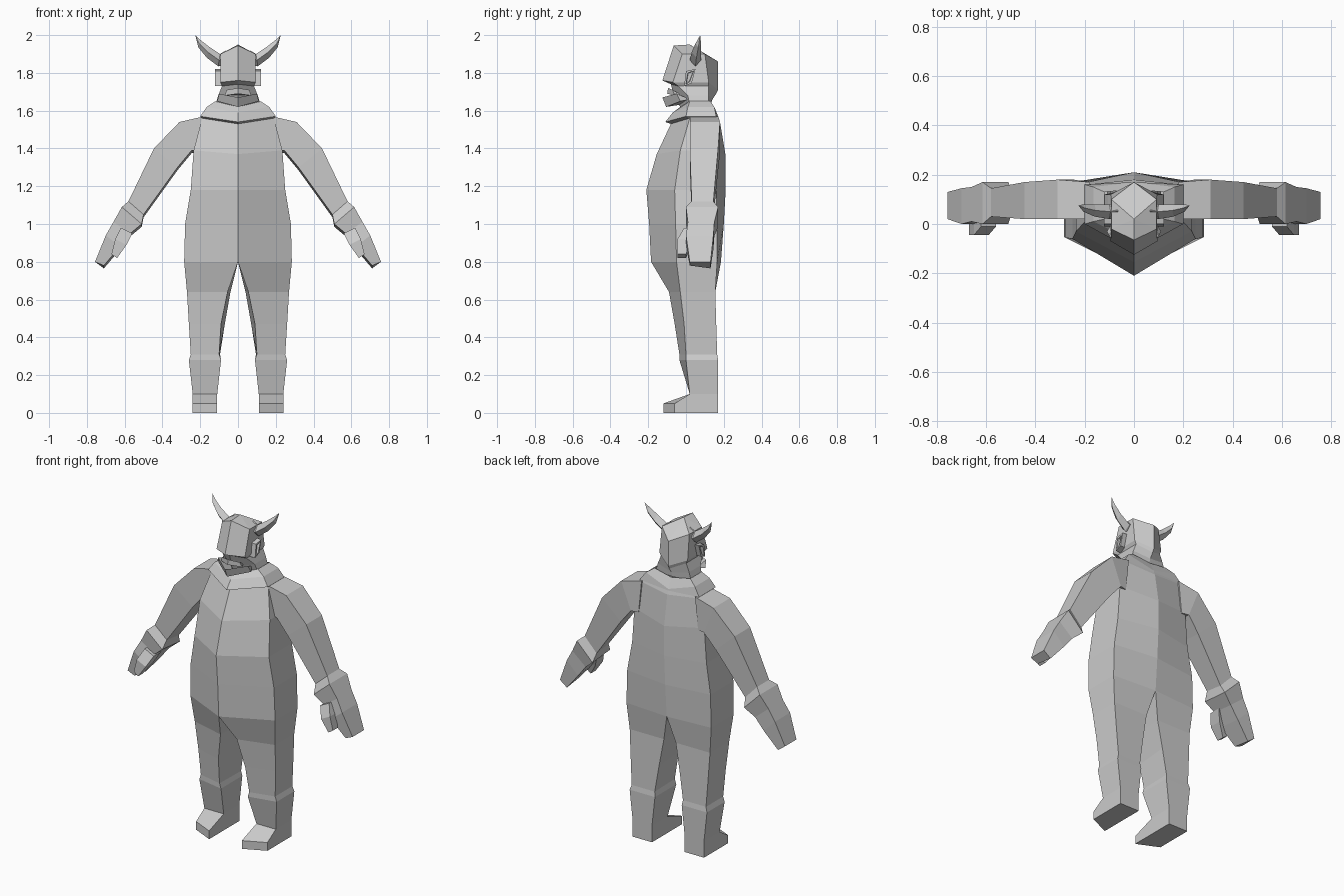
import bpy
import bmesh

default_cube = bpy.data.objects.get("Cube")
if default_cube:
    bpy.data.objects.remove(default_cube, do_unlink=True)

# One plain grey for the whole figure
grey = bpy.data.materials.new("plain grey")
grey.use_nodes = True
colour = (0.6, 0.6, 0.6, 1)
grey.diffuse_color = colour
grey.node_tree.nodes["Principled BSDF"].inputs["Base Color"].default_value = colour


def bridge(bm, rings, closed):
    """Join consecutive rings of points with quads; return the vertex rings."""
    verts = [[bm.verts.new(point) for point in ring] for ring in rings]
    for lower, upper in zip(verts, verts[1:]):
        count = len(lower)
        for i in range(count if closed else count - 1):
            j = (i + 1) % count
            bm.faces.new((lower[i], lower[j], upper[j], upper[i]))
    return verts


def finish(bm, name):
    """Weld, orient and mirror one half into a finished flat-shaded part."""
    bmesh.ops.remove_doubles(bm, verts=bm.verts[:], dist=0.0005)
    bmesh.ops.recalc_face_normals(bm, faces=bm.faces[:])
    mesh = bpy.data.meshes.new(name)
    bm.to_mesh(mesh)
    bm.free()
    mesh.materials.append(grey)
    part = bpy.data.objects.new(name, mesh)
    bpy.context.collection.objects.link(part)
    mirror = part.modifiers.new("Mirror", 'MIRROR')
    mirror.use_axis[0] = True
    mirror.use_mirror_merge = True
    mirror.merge_threshold = 0.0005
    return part


def loft(name, rings, closed=True, cap_start=False, cap_end=False):
    bm = bmesh.new()
    verts = bridge(bm, rings, closed)
    if cap_start:
        bm.faces.new(verts[0])
    if cap_end:
        bm.faces.new(verts[-1])
    return finish(bm, name)


def half_section(width, z_front, z_side, z_back, front, front_side, back_side, back):
    """Half of a six-cornered section with a ridge at front and back."""
    return [(0, front, z_front), (width, front_side, z_side),
            (width, back_side, z_side), (0, back, z_back)]


def leg_section(z, inner_front, inner_back, outer, front_in, front_out, back_out, back_in):
    return [(inner_front, front_in, z), (outer, front_out, z),
            (outer, back_out, z), (inner_back, back_in, z)]


def arm_section(outer, inner, front, back, droop=0.015):
    """Four corners across the limb; the rear inner corner hangs lower."""
    return [(outer[0], front, outer[1]), (outer[0], back, outer[1]),
            (inner[0], back, inner[1] - droop), (inner[0], front, inner[1])]


# Torso with ridged belly, rising into the overhanging collar and neck
torso_sections = [
    (.285, .8, .8, .8, -.185, -.05, .165, .185),
    (.28, 1, 1, 1, -.195, -.055, .165, .2),
    (.25, 1.18, 1.18, 1.18, -.21, -.06, .16, .21),
    (.235, 1.37, 1.39, 1.36, -.155, -.03, .16, .21),
    (.19, 1.53, 1.56, 1.54, -.08, .02, .16, .18),
    (.2, 1.54, 1.57, 1.56, -.11, 0, .16, .17),
    (.165, 1.59, 1.62, 1.57, -.07, .01, .15, .17),
    (.12, 1.62, 1.65, 1.63, -.03, .02, .13, .14),
]

# Legs share the torso's hem and end in pointed feet
leg_sections = [
    (.8, 0, 0, .285, -.185, -.05, .165, .185),
    (.64, .055, .04, .27, -.09, -.03, .155, .155),
    (.47, .09, .07, .26, -.06, -.01, .16, .16),
    (.31, .1, .095, .25, -.035, 0, .165, .165),
    (.28, .09, .09, .26, -.035, 0, .17, .17),
    (.1, .11, .11, .24, .02, .02, .17, .17),
    (.05, .11, .11, .24, -.12, -.06, .17, .17),
    (0, .11, .11, .24, -.12, -.06, .17, .17),
]

loft("torso", [half_section(*s) for s in torso_sections], closed=False)
loft("legs", [leg_section(*s) for s in leg_sections], cap_end=True)

# Arms, flaring at the cuff, then tapering to the mitten hands
arm_sections = [
    ((.18, 1.57), (.2, 1.39), .02, .17),
    ((.31, 1.54), (.245, 1.39), .02, .18),
    ((.445, 1.4), (.32, 1.3), .02, .17),
    ((.58, 1.12), (.5, 1.05), .03, .145),
    ((.615, 1.09), (.51, 1), 0, .17),
    ((.66, 1.01), (.57, .95), .01, .15),
    ((.7, .94), (.625, .88), 0, .145),
    ((.757, .8), (.71, .78), .02, .13),
]
loft("arms", [arm_section(*s) for s in arm_sections], cap_start=True, cap_end=True)

# Thumbs
thumb_sections = [
    ((.62, .98), (.56, .95), -.01, .06),
    ((.65, .92), (.59, .89), -.045, .03),
    ((.67, .84), (.64, .82), -.045, .0),
]
loft("thumbs", [arm_section(*s, droop=0) for s in thumb_sections],
     cap_start=True, cap_end=True)

# Head: neck, recessed face, helmet brow, crown edge and ridge peak
head_sections = [
    (.12, 1.62, 1.63, 1.63, -.03, .02, .12, .13),
    (.105, 1.66, 1.68, 1.66, -.06, .01, .12, .14),
    (.085, 1.74, 1.73, 1.69, -.08, -.04, .12, .16),
    (.095, 1.76, 1.75, 1.71, -.125, -.07, .12, .17),
    (.092, 1.945, 1.9, 1.86, -.065, -.02, .1, .17),
    (0, 1.95, 1.95, 1.95, .02, .02, .02, .02),
]
loft("head", [half_section(*s) for s in head_sections], closed=False)

# Jaw wedge and the small lip above it, each swept from the middle outward
loft("jaw", [
    [(0, -.125, 1.67), (0, -.105, 1.62), (0, -.04, 1.63)],
    [(.1, -.05, 1.69), (.11, -.03, 1.65), (.08, .02, 1.66)],
], cap_end=True)
loft("lip", [
    [(0, -.095, 1.72), (0, -.1, 1.69), (0, -.05, 1.68)],
    [(.06, -.07, 1.71), (.07, -.06, 1.68), (.05, -.02, 1.68)],
], cap_end=True)


def ear_outline(x, inset):
    """Leaning four-sided ear outline."""
    return [(x, inset, 1.81 - inset), (x, .05 - inset, 1.82 - inset),
            (x, .03 - inset, 1.745 + inset), (x, -.01 + inset, 1.73 + inset)]


# Ears with a sunken middle
loft("ears", [ear_outline(.085, 0), ear_outline(.122, 0),
              ear_outline(.122, .01), ear_outline(.105, .012)], cap_end=True)


def horn_section(x, top, bottom, front, back):
    middle = (top + bottom) / 2
    return [(x, front, middle), (x - .005, (front + back) / 2, top),
            (x, back, middle), (x + .005, (front + back) / 2, bottom)]


# Horns sweeping out and up to a point
horn_sections = [
    (.07, 1.92, 1.84, .02, .085),
    (.1, 1.9, 1.835, .02, .08),
    (.16, 1.94, 1.88, .03, .08),
    (.205, 1.975, 1.935, .05, .08),
]
horn_tip = [(.226, .075, 2)] * 4
loft("horns", [horn_section(*s) for s in horn_sections] + [horn_tip], cap_start=True)
